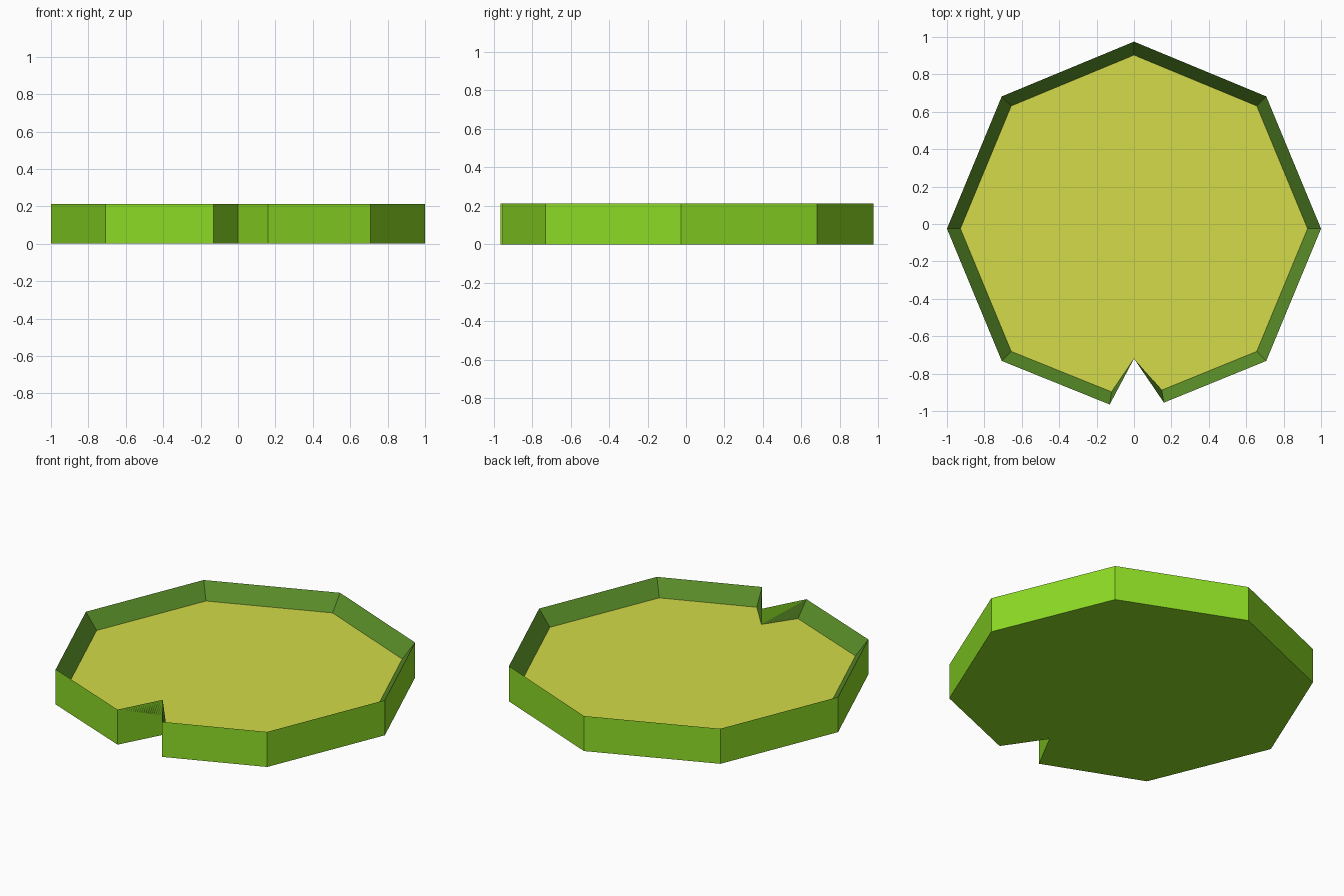
import bpy
import bmesh
from math import cos, sin, radians

cube = bpy.data.objects.get("Cube")
if cube:
    bpy.data.objects.remove(cube, do_unlink=True)


def material(name, rgb):
    """Flat material from 0-255 display values, stored as linear."""
    linear = [((c / 255 + 0.055) / 1.055) ** 2.4 for c in rgb]
    mat = bpy.data.materials.new(name)
    mat.use_nodes = True
    mat.diffuse_color = (*linear, 1)
    mat.node_tree.nodes["Principled BSDF"].inputs["Base Color"].default_value = (*linear, 1)
    return mat


HEIGHT, FLOOR = 0.212, 0.118
CENTRE_Y, INSET = -0.025, 0.928
SIDE, RIM, TOP = range(3)

# Outline: an octagon whose front corner is replaced by a notch
outline = [(cos(radians(a)), CENTRE_Y + sin(radians(a))) for a in range(-45, 226, 45)]
notch_tip = (0, -0.72)
outline += [(-0.13, -0.965), notch_tip, (0.16, -0.955)]


def inset(point):
    """Shrink towards the centre, leaving the notch tip in place."""
    if point == notch_tip:
        return point
    return point[0] * INSET, CENTRE_Y + (point[1] - CENTRE_Y) * INSET


bm = bmesh.new()


def ring(points, z):
    return [bm.verts.new((x, y, z)) for x, y in points]


def add_face(verts, slot):
    bm.faces.new(verts).material_index = slot


def bridge(lower, upper, slot):
    n = len(lower)
    for i in range(n):
        j = (i + 1) % n
        add_face((lower[i], lower[j], upper[j], upper[i]), slot)


# Underside, outer wall, sloping inner rim and sunken top
base = ring(outline, 0)
edge = ring(outline, HEIGHT)
sunken = ring([inset(p) for p in outline], FLOOR)
add_face(base[::-1], SIDE)
bridge(base, edge, SIDE)
bridge(edge, sunken, RIM)
add_face(sunken, TOP)

mesh = bpy.data.meshes.new("lily_pad")
bm.to_mesh(mesh)
bm.free()
for mat in (material("bright green", (140, 219, 37)),
            material("dark green rim", (90, 142, 40)),
            material("yellow green", (212, 219, 72))):
    mesh.materials.append(mat)
bpy.context.collection.objects.link(bpy.data.objects.new("lily_pad", mesh))
